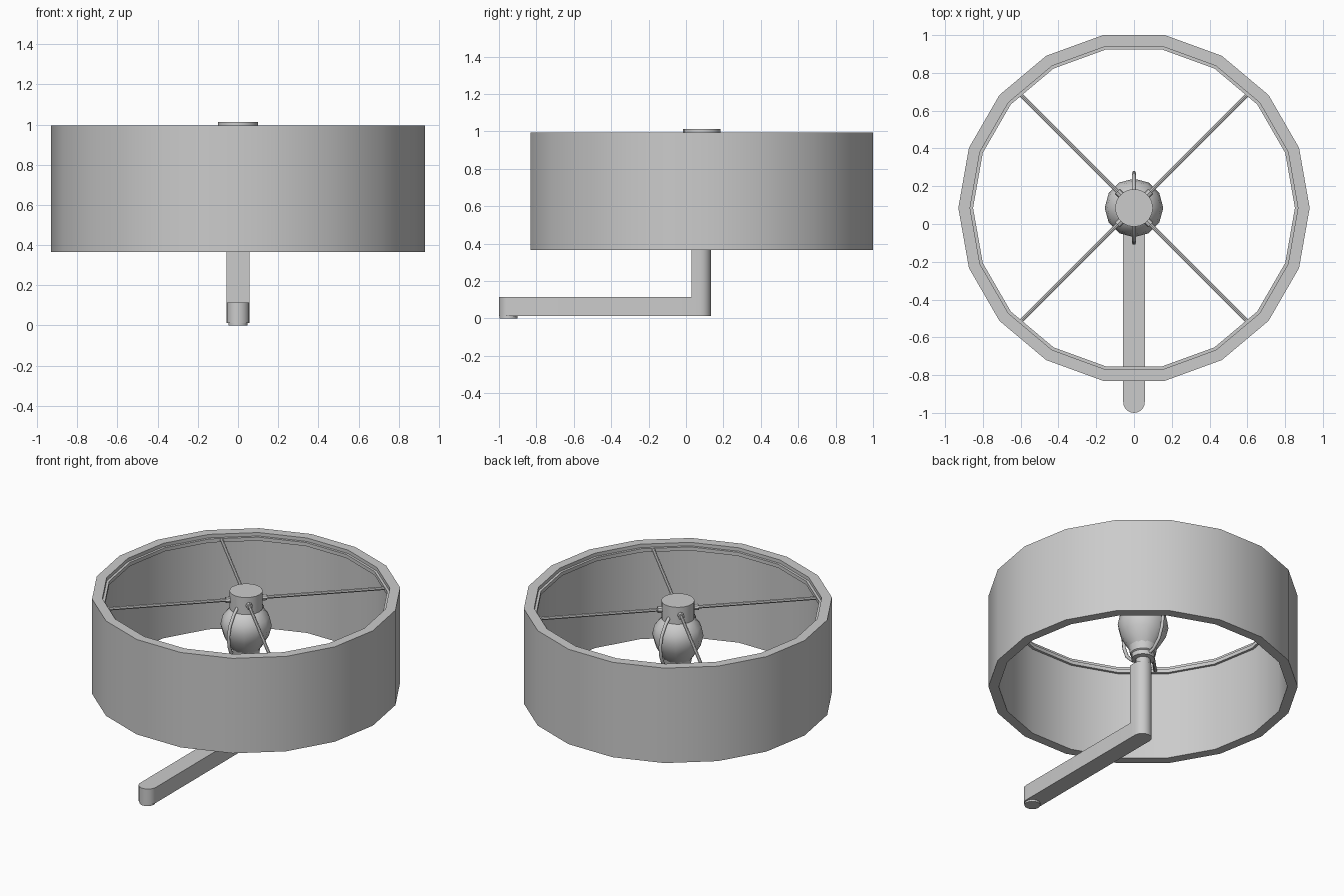
import bpy, bmesh, math
from mathutils import Vector

if "Cube" in bpy.data.objects:
    bpy.data.objects.remove(bpy.data.objects["Cube"])

CY = 0.085  # y position of the lamp axis


def finish(name, bm, smooth=True):
    bmesh.ops.recalc_face_normals(bm, faces=bm.faces)
    me = bpy.data.meshes.new(name)
    bm.to_mesh(me)
    bm.free()
    ob = bpy.data.objects.new(name, me)
    bpy.context.collection.objects.link(ob)
    if smooth:
        bpy.ops.object.select_all(action='DESELECT')
        ob.select_set(True)
        bpy.context.view_layer.objects.active = ob
        bpy.ops.object.shade_smooth_by_angle(angle=math.radians(35))
    return ob


def lathe(name, profile, n, closed=False, y=CY):
    """Revolve (radius, z) points; a closed profile makes a ring."""
    bm = bmesh.new()
    rings = []
    for r, z in profile:
        rings.append([bm.verts.new((r * math.cos(2 * math.pi * i / n),
                                    y + r * math.sin(2 * math.pi * i / n), z))
                      for i in range(n)])
    pairs = list(zip(rings, rings[1:]))
    if closed:
        pairs.append((rings[-1], rings[0]))
    else:
        bm.faces.new(rings[0])
        bm.faces.new(rings[-1])
    for a, b in pairs:
        for i in range(n):
            j = (i + 1) % n
            bm.faces.new((a[i], a[j], b[j], b[i]))
    return finish(name, bm)


def prism(name, outline, z0, z1):
    bm = bmesh.new()
    f = bm.faces.new([bm.verts.new((x, y, z0)) for x, y in outline])
    top = bmesh.ops.extrude_face_region(bm, geom=[f])['geom']
    bmesh.ops.translate(bm, vec=(0, 0, z1 - z0),
                        verts=[v for v in top if isinstance(v, bmesh.types.BMVert)])
    return finish(name, bm)


def rod(name, a, b, r, n=8):
    a, b = Vector(a), Vector(b)
    d = b - a
    bm = bmesh.new()
    bmesh.ops.create_cone(bm, cap_ends=True, segments=n, radius1=r, radius2=r, depth=d.length)
    bm.transform(d.to_track_quat('Z', 'Y').to_matrix().to_4x4())
    bmesh.ops.translate(bm, verts=bm.verts, vec=(a + b) / 2)
    return finish(name, bm)


def arc(cy, r, start, end, n=10):
    return [(r * math.cos(math.radians(start + (end - start) * i / n)),
             cy + r * math.sin(math.radians(start + (end - start) * i / n)))
            for i in range(n + 1)]


# Drum shade and its support ring
lathe("shade", [(0.93, 0.365), (0.93, 0.995), (0.868, 0.995), (0.868, 0.365)], 18, True)
lathe("shade_ring", [(0.87, 0.948), (0.87, 0.972), (0.852, 0.972), (0.852, 0.948)], 18, True)

# Hub, spokes and spoke collars
lathe("hub", [(0.1, 0.90), (0.1, 1.013)], 20)
for k in range(4):
    t = math.radians(45 + 90 * k)
    c, s = math.cos(t), math.sin(t)
    rod("spoke", (0.08 * c, CY + 0.08 * s, 0.96), (0.856 * c, CY + 0.856 * s, 0.96), 0.011)
    rod("spoke_collar", (0.08 * c, CY + 0.08 * s, 0.96), (0.125 * c, CY + 0.125 * s, 0.96), 0.02)

# Bulb and socket
lathe("bulb", [(0.04, 0.925), (0.10, 0.895), (0.142, 0.845), (0.155, 0.785),
               (0.138, 0.72), (0.10, 0.655), (0.075, 0.62)], 12)
lathe("socket", [(0.045, 0.49), (0.045, 0.55), (0.07, 0.555), (0.07, 0.585),
                 (0.078, 0.59), (0.09, 0.66)], 16)

# Harp wires bowing around the bulb, front and back
for side in (-1, 1):
    cu = bpy.data.curves.new("harp_curve", 'CURVE')
    cu.dimensions = '3D'
    cu.bevel_depth = 0.011
    cu.bevel_resolution = 1
    cu.use_fill_caps = True
    pts = [(0.06, 0.575), (0.10, 0.59), (0.15, 0.64), (0.178, 0.71), (0.185, 0.775),
           (0.17, 0.84), (0.13, 0.90), (0.085, 0.94)]
    sp = cu.splines.new('POLY')
    sp.points.add(len(pts) - 1)
    for p, (y, z) in zip(sp.points, pts):
        p.co = (0, CY + side * y, z, 1)
    ob = bpy.data.objects.new("harp_wire", cu)
    bpy.context.collection.objects.link(ob)

# Stem with a flat front and round back, rising from the wall arm
W = 0.057
back = arc(0.077, W, 0, 180)
prism("stem", [(-W, 0.03), (W, 0.03)] + back, 0.012, 0.515)

# Horizontal arm with a rounded front end, and its small foot
prism("arm", arc(-1 + W, W, 180, 360) + [(W, 0.05), (-W, 0.05)], 0.012, 0.115)
lathe("foot", [(0.048, 0), (0.048, 0.02)], 16, y=-1 + 0.05)
